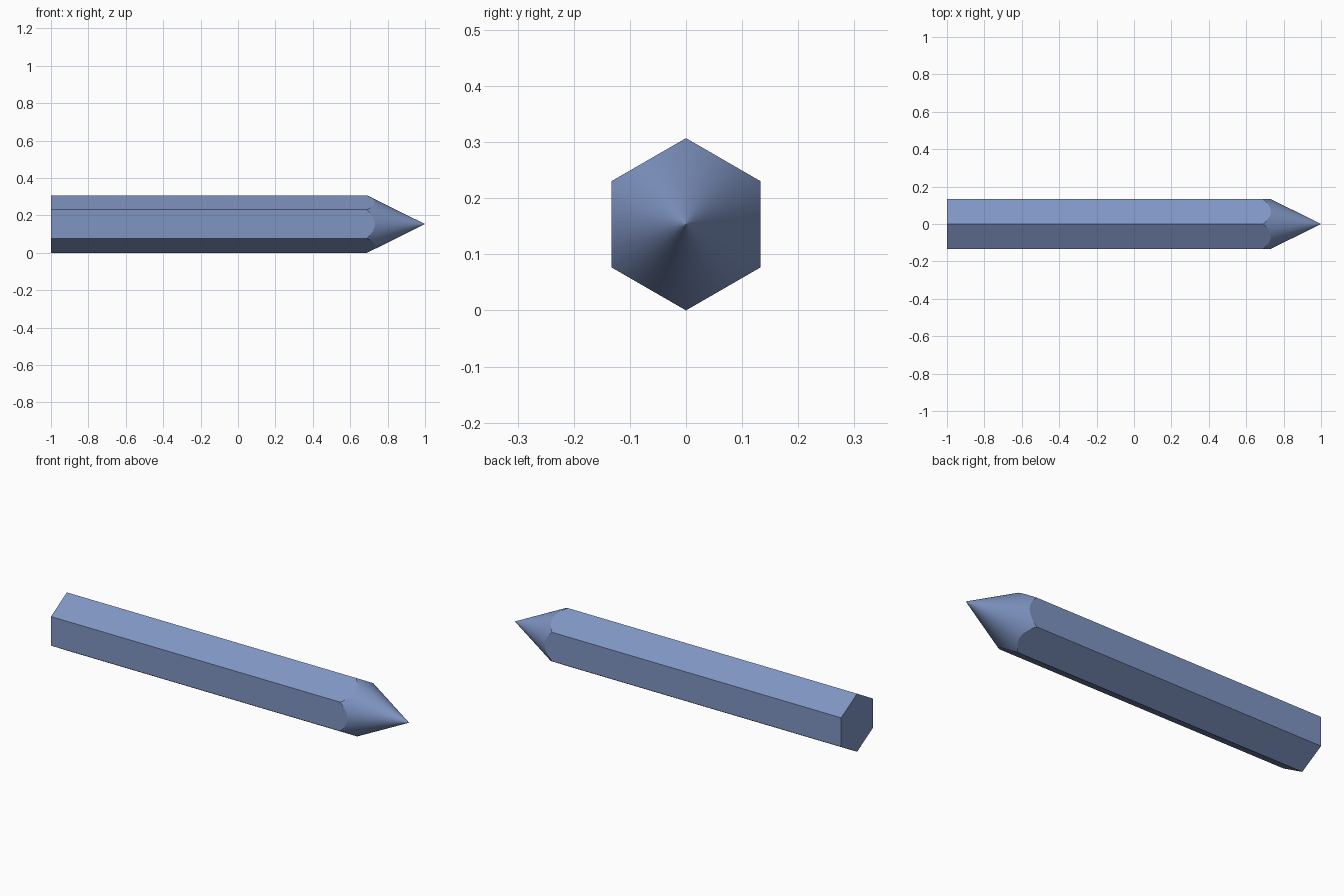
import bpy, bmesh, math

if "Cube" in bpy.data.objects:
    bpy.data.objects.remove(bpy.data.objects["Cube"])

R = 0.1535            # hexagon corner radius
SLOPE = 0.31 / R      # length of sharpened cone per unit of radius
BACK, TIP = -1.0, 1.0
STEPS = 20            # cone segments per flat side


def hex_point(side, t):
    """Point on the hexagon outline: polar angle sweeps evenly across a side."""
    mid = math.radians(60 * side + 30 + 90)
    off = math.radians(60 * t - 30)
    r = R * math.cos(math.pi / 6) / math.cos(off)
    return r, r * math.cos(mid + off), R + r * math.sin(mid + off)


bm = bmesh.new()

# Rings: blunt end corners, scalloped edge where the cone cuts the flats, tip
back = [bm.verts.new((BACK, *hex_point(s, 0)[1:])) for s in range(6)]
rim = []
for s in range(6):
    for i in range(STEPS):
        r, y, z = hex_point(s, i / STEPS)
        rim.append(bm.verts.new((TIP - SLOPE * r, y, z)))
tip = bm.verts.new((TIP, 0, R))

# Blunt end and six long flats
bm.faces.new(back)
n = len(rim)
for s in range(6):
    edge = [rim[(s * STEPS + i) % n] for i in range(STEPS + 1)]
    bm.faces.new([back[(s + 1) % 6], back[s]] + edge)

# Sharpened cone: fine flat facets, so the shading stays true up to the tip
for i in range(n):
    bm.faces.new((rim[i], tip, rim[(i + 1) % n]))

bmesh.ops.recalc_face_normals(bm, faces=bm.faces)
mesh = bpy.data.meshes.new("pencil")
bm.to_mesh(mesh)
bm.free()
pencil = bpy.data.objects.new("pencil", mesh)
bpy.context.collection.objects.link(pencil)

# Slate blue colour
blue = bpy.data.materials.new("slate_blue")
blue.diffuse_color = (0.215, 0.30, 0.545, 1)
blue.use_nodes = True
blue.node_tree.nodes["Principled BSDF"].inputs["Base Color"].default_value = blue.diffuse_color
mesh.materials.append(blue)
